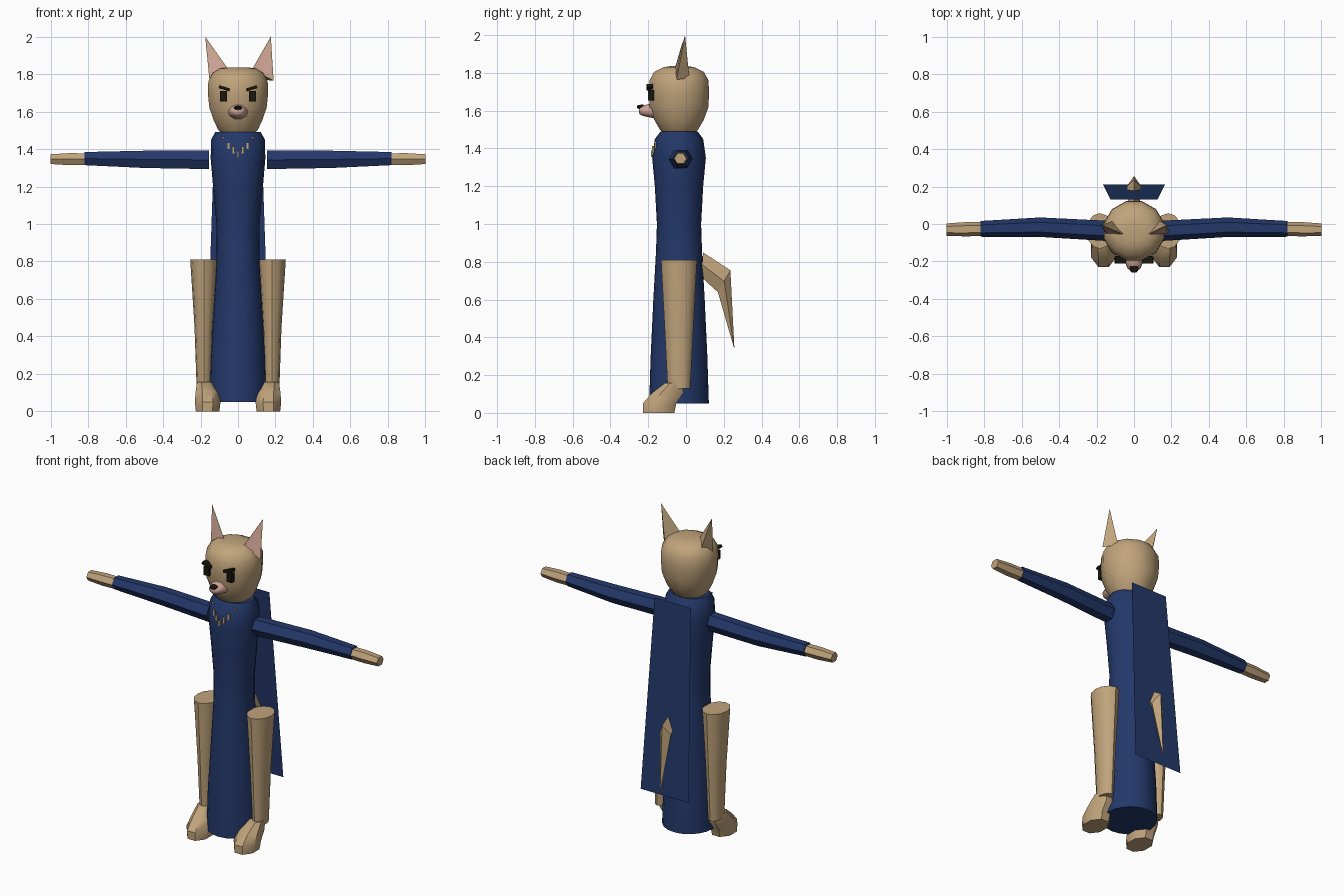
import bpy, bmesh
from math import sin, cos, pi, radians
from mathutils import Vector

cube = bpy.data.objects.get("Cube")
if cube:
    bpy.data.objects.remove(cube, do_unlink=True)


def material(name, rgb):
    m = bpy.data.materials.new(name)
    m.use_nodes = True
    m.diffuse_color = (*rgb, 1)
    m.node_tree.nodes["Principled BSDF"].inputs["Base Color"].default_value = (*rgb, 1)
    return m


TAN = material("tan fur", (0.53, 0.37, 0.2))
NAVY = material("navy cloth", (0.017, 0.04, 0.145))
PINK = material("pink skin", (0.62, 0.37, 0.31))
BLACK = material("black", (0.009, 0.008, 0.004))


def finish(name, bm, mat, angle=None):
    bmesh.ops.recalc_face_normals(bm, faces=bm.faces)
    me = bpy.data.meshes.new(name)
    bm.to_mesh(me)
    bm.free()
    me.materials.append(mat)
    ob = bpy.data.objects.new(name, me)
    bpy.context.collection.objects.link(ob)
    if angle:
        bpy.ops.object.select_all(action="DESELECT")
        ob.select_set(True)
        bpy.context.view_layer.objects.active = ob
        bpy.ops.object.shade_smooth_by_angle(angle=radians(angle))
    return ob


def loft(name, rings, sides, mat, angle=None, phase=0.0):
    """Skin elliptical rings, each given as (centre, half axis, half axis)."""
    bm = bmesh.new()
    loops = []
    for c, u, v in rings:
        c, u, v = Vector(c), Vector(u), Vector(v)
        turns = [phase + 2 * pi * i / sides for i in range(sides)]
        loops.append([bm.verts.new(c + u * cos(t) + v * sin(t)) for t in turns])
    for a, b in zip(loops, loops[1:]):
        for i in range(sides):
            j = (i + 1) % sides
            bm.faces.new((a[i], a[j], b[j], b[i]))
    bm.faces.new(loops[0])
    bm.faces.new(loops[-1])
    return finish(name, bm, mat, angle)


def upright(x, y, z, rx, ry):
    return ((x, y, z), (rx, 0, 0), (0, ry, 0))


def polygons(name, points, faces, mat):
    bm = bmesh.new()
    vs = [bm.verts.new(p) for p in points]
    for f in faces:
        bm.faces.new([vs[i] for i in f])
    return finish(name, bm, mat)


def block(name, centre, size, mat, roll=0.0):
    bm = bmesh.new()
    bmesh.ops.create_cube(bm, size=1)
    bmesh.ops.scale(bm, vec=size, verts=bm.verts)
    ob = finish(name, bm, mat)
    ob.location = centre
    ob.rotation_euler.y = roll
    return ob


MID = -0.037  # depth of the body axis

# Robe: z, half width, half depth
robe = [(0.05, 0.155, 0.158), (0.3, 0.148, 0.15), (0.6, 0.128, 0.136), (0.85, 0.114, 0.122),
        (1.0, 0.115, 0.117), (1.2, 0.133, 0.128), (1.35, 0.146, 0.142), (1.45, 0.143, 0.128),
        (1.49, 0.122, 0.098)]
loft("robe", [upright(0, MID, *r) for r in robe], 20, NAVY, 50)

# Head
head = [(1.46, 0.07, 0.07), (1.5, 0.108, 0.105), (1.55, 0.133, 0.135), (1.62, 0.158, 0.162),
        (1.7, 0.167, 0.164), (1.76, 0.164, 0.162), (1.805, 0.14, 0.136), (1.83, 0.1, 0.085),
        (1.836, 0.05, 0.045)]
loft("head", [upright(0, MID, *r) for r in head], 12, TAN, 50, pi / 12)

# Muzzle and nose
muzzle = [(-0.17, 0.055, 0.042), (-0.205, 0.047, 0.035), (-0.235, 0.036, 0.027), (-0.25, 0.018, 0.014)]
loft("muzzle", [((0, y, 1.6), (w, 0, 0), (0, 0, h)) for y, w, h in muzzle], 10, PINK, 50)
nose = [(-0.225, 0.024, 0.012), (-0.25, 0.022, 0.011), (-0.26, 0.012, 0.006)]
loft("nose", [((0, y, 1.62), (w, 0, 0), (0, 0, h)) for y, w, h in nose], 8, BLACK, 50)

# Ears: hollow-looking wedge with a pink inner panel
ears = [("right_ear", (-0.175, 2.0), (-0.055, 1.83), (-0.152, 1.765)),
        ("left_ear", (0.175, 2.0), (0.075, 1.825), (0.19, 1.765))]
for name, tip, inner, outer in ears:
    front = [Vector((tip[0], -0.005, tip[1])), Vector((inner[0], -0.055, inner[1])),
             Vector((outer[0], -0.05, outer[1]))]
    back = Vector(((inner[0] + outer[0]) / 2, 0.018, 1.77))
    polygons(name, front + [back], [(0, 1, 2), (0, 1, 3), (0, 2, 3), (1, 2, 3)], TAN)
    middle = sum(front, Vector()) / 3
    panel = [middle + (p - middle) * 0.8 + Vector((0, -0.004, 0)) for p in front]
    polygons(name + "_inner", panel, [(0, 1, 2)], PINK)

# Parts repeated on both sides
for s, side in ((1, "left"), (-1, "right")):
    # Eye and slanted brow
    block(side + "_eye", (s * 0.078, -0.185, 1.682), (0.036, 0.03, 0.055), BLACK)
    block(side + "_brow", (s * 0.073, -0.192, 1.724), (0.06, 0.036, 0.016), BLACK, -s * 0.3)

    # Sleeve and hand: x, depth centre, height, half depth, half height
    def across(x, y, z, ry, rz):
        return ((s * x, y, z), (0, ry, 0), (0, 0, rz / sin(pi / 3)))
    sleeve = [(0.155, -0.036, 1.342, 0.054, 0.049), (0.5, -0.017, 1.345, 0.052, 0.046),
              (0.82, -0.026, 1.349, 0.042, 0.035)]
    loft(side + "_sleeve", [across(*r) for r in sleeve], 6, NAVY, 30)
    hand = [(0.815, -0.027, 1.346, 0.037, 0.031), (0.9, -0.028, 1.346, 0.038, 0.032),
            (1.0, -0.03, 1.346, 0.033, 0.026)]
    loft(side + "_hand", [across(*r) for r in hand], 6, TAN, 30)

    # Leg
    leg = [(0.13, 0.039, 0.06), (0.45, 0.05, 0.076), (0.81, 0.073, 0.095)]
    loft(side + "_leg", [upright(s * 0.182, MID, *r) for r in leg], 12, TAN, 40)

    # Foot, leaning forward from the ankle
    foot = [(0.162, -0.145, 0.0, 0.068, 0.09), (0.162, -0.14, 0.05, 0.074, 0.096),
            (0.165, -0.097, 0.105, 0.066, 0.09), (0.178, -0.065, 0.157, 0.044, 0.052)]
    loft(side + "_foot", [upright(s * x, *r) for x, *r in foot], 8, TAN, 40, pi / 8)

# Fur tufts showing along the neckline
for i in range(-3, 4):
    d = abs(i)
    h = 0.012 if d == 3 else 0.036
    z = 1.372 + 0.023 * d + (0.02 if d == 3 else 0)
    y = MID - 0.144 * (1 - (i * 0.026 / 0.146) ** 2) ** 0.5 + (0.025 if d == 3 else 0.004 * d)
    block("neck_tuft", (i * 0.026, y, z), (0.013, 0.009, h), TAN)

# Cape
polygons("cape", [(-0.125, 0.13, 1.48), (0.125, 0.13, 1.48), (0.165, 0.21, 0.31), (-0.165, 0.21, 0.31)],
         [(0, 1, 2, 3)], NAVY)

# Tail
loft("tail", [((0, 0.085, 0.785), (0.03, 0, 0), (0, 0.005, 0.065)),
              ((0, 0.202, 0.697), (0.038, 0, 0), (0, 0.033, 0.058)),
              ((0, 0.255, 0.345), (0.001, 0, 0), (0, 0.001, 0.001))], 4, TAN)
